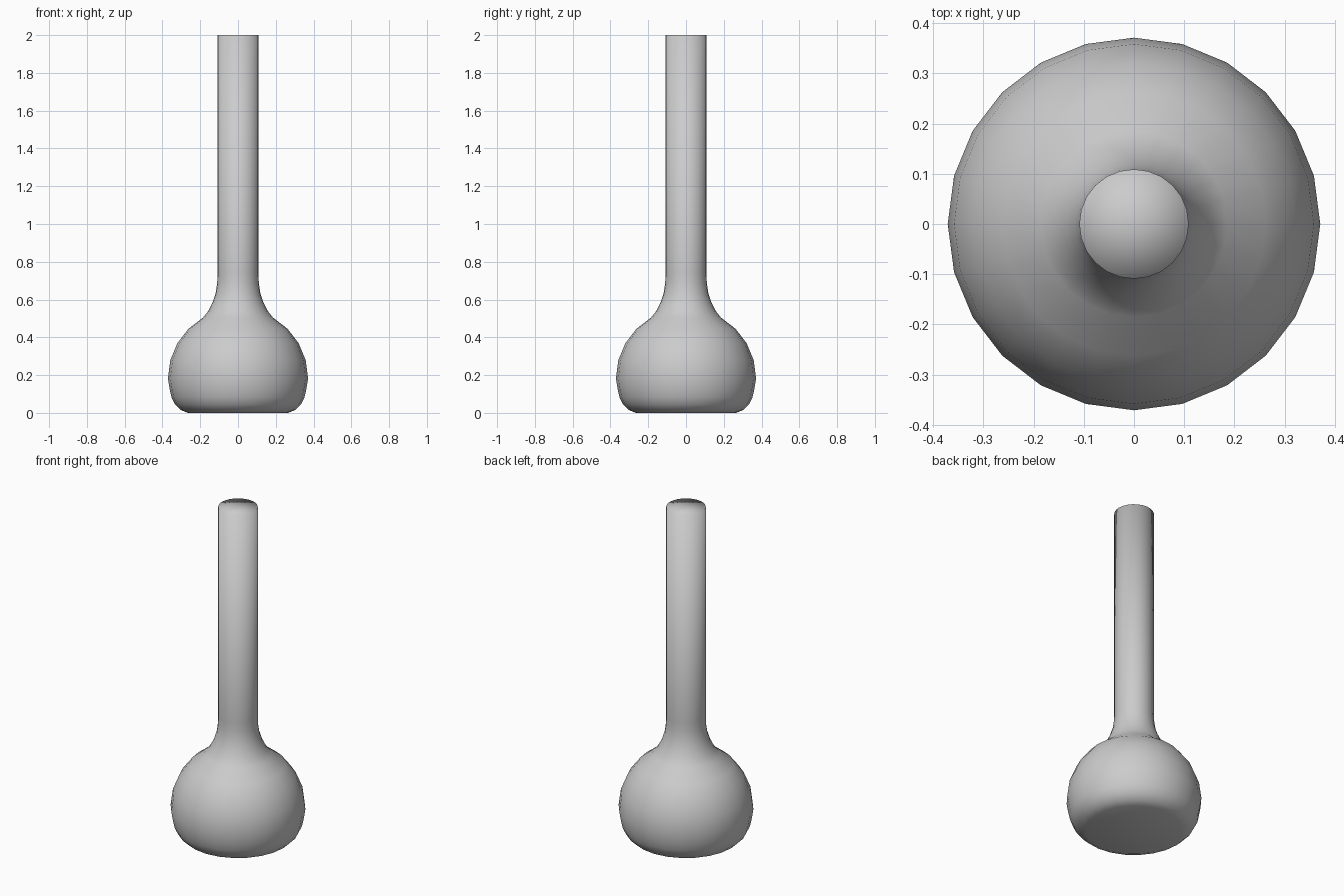
import bpy, bmesh
from math import sin, cos, pi, radians

if "Cube" in bpy.data.objects:
    bpy.data.objects.remove(bpy.data.objects["Cube"])

SIDES = 24
R, CZ = 0.371, 0.183      # bulb radius and centre height
NECK = 0.109

# Profile (radius, height) from base to rim: rounded base edge
profile = [(0.265, 0.002), (0.303, 0.015), (0.333, 0.044), (0.352, 0.082), (0.361, 0.122)]
# Spherical bulb
profile += [(R * cos(radians(a)), CZ + R * sin(radians(a))) for a in range(0, 61, 15)]
# Concave shoulder and straight neck
profile += [(0.157, 0.54), (0.134, 0.587), (0.118, 0.635), (0.110, 0.69), (NECK, 0.74), (NECK, 2.0)]
profile[0] = (profile[0][0], 0.0)

bm = bmesh.new()
rings = [[bm.verts.new((r * cos(2 * pi * i / SIDES), r * sin(2 * pi * i / SIDES), z))
          for i in range(SIDES)] for r, z in profile]
for lo, hi in zip(rings, rings[1:]):
    for i in range(SIDES):
        j = (i + 1) % SIDES
        bm.faces.new((lo[i], lo[j], hi[j], hi[i]))

# Closed base and top, as fans around a centre point
for ring, z in ((rings[0], 0.0), (rings[-1], 2.0)):
    centre = bm.verts.new((0, 0, z))
    for i in range(SIDES):
        bm.faces.new((ring[i], ring[(i + 1) % SIDES], centre))
bmesh.ops.recalc_face_normals(bm, faces=bm.faces)
for f in bm.faces:
    f.smooth = True

mesh = bpy.data.meshes.new("flask")
bm.to_mesh(mesh)
bm.free()
flask = bpy.data.objects.new("flask", mesh)
bpy.context.collection.objects.link(flask)
